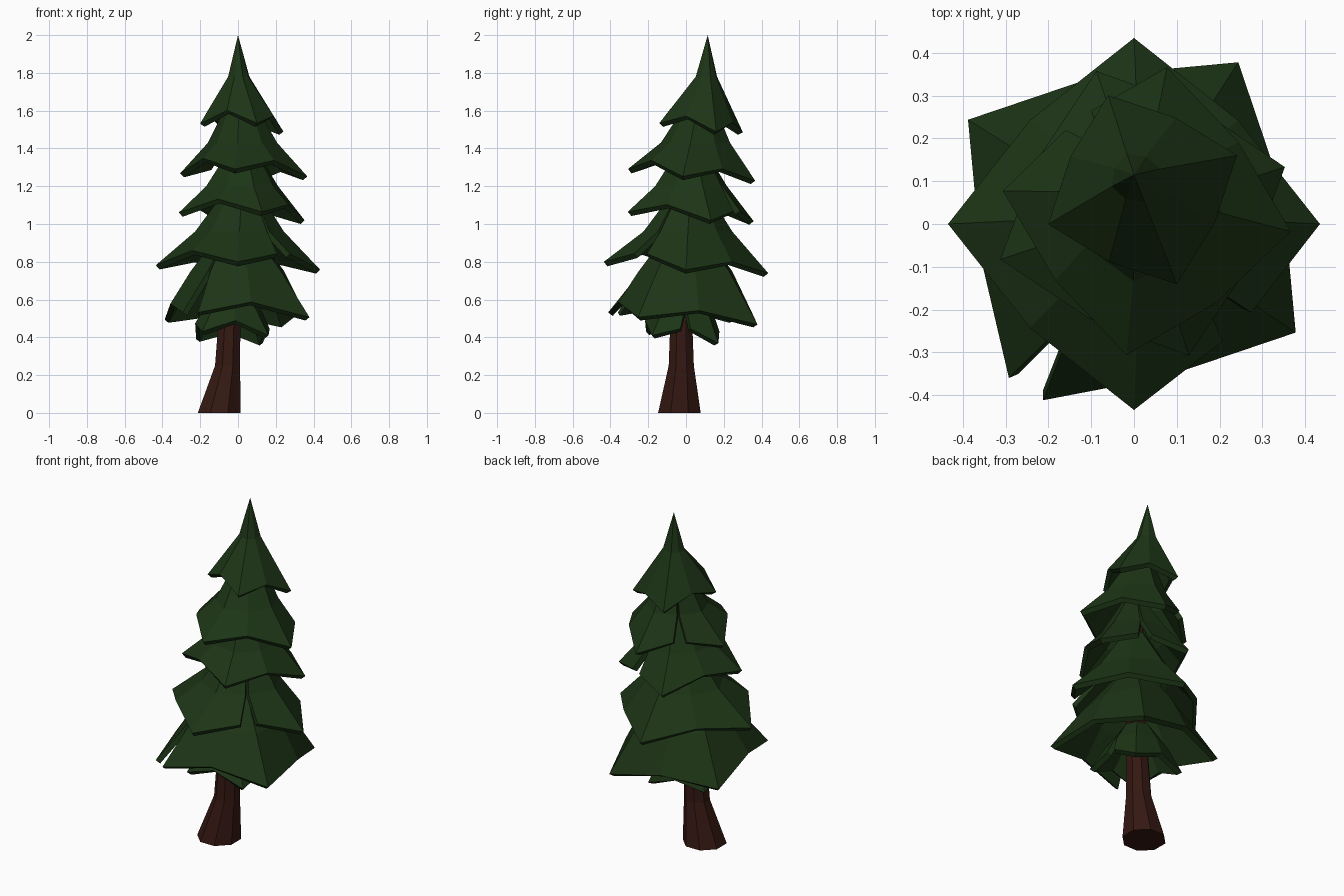
import bpy, bmesh
from math import sin, cos, radians, pi

if "Cube" in bpy.data.objects:
    bpy.data.objects.remove(bpy.data.objects["Cube"])


def material(name, rgb):
    m = bpy.data.materials.new(name)
    m.diffuse_color = (*rgb, 1)
    m.use_nodes = True
    m.node_tree.nodes["Principled BSDF"].inputs["Base Color"].default_value = m.diffuse_color
    return m


GREEN = material("needles", (0.012, 0.035, 0.008))
BROWN = material("bark", (0.035, 0.009, 0.006))


def finish(name, bm, mat):
    bmesh.ops.recalc_face_normals(bm, faces=bm.faces)
    me = bpy.data.meshes.new(name)
    bm.to_mesh(me)
    bm.free()
    me.materials.append(mat)
    ob = bpy.data.objects.new(name, me)
    bpy.context.collection.objects.link(ob)
    return ob


def tier(name, centre, top, tip_r, tip_z, rot, ring, slit, rise=0.07, gap=8):
    """Four-cornered drooping skirt, split open along the spoke number `slit`.
    centre: x, y of the rim; top: x, y, z, radius; ring: radius, z, centre blend."""
    bm = bmesh.new()
    cols = []
    for j in range(9):
        k = slit + j
        tip = k % 2 == 0
        base = radians(rot + 45 * k)
        split = radians(gap) * ((j == 0) - (j == 8))
        b = ring[2]
        rc = [centre[i] * (1 - b) + top[i] * b for i in (0, 1)]
        rr = ring[0] * (1 if tip else 0.92)
        er = tip_r * (1 if tip else 0.79)
        ez = tip_z + (0 if tip else rise) - 0.03 * sin(base) - 0.012 * cos(base)
        spots = [(top[0], top[1], top[3], top[2], 0),
                 (rc[0], rc[1], rr, ring[1], split * 0.3),
                 (centre[0], centre[1], er, ez, split)]
        cols.append([bm.verts.new((x + r * cos(base + d), y + r * sin(base + d), z))
                     for x, y, r, z, d in spots])
    for a, c in zip(cols, cols[1:]):
        for i in (0, 1):
            bm.faces.new((a[i], a[i + 1], c[i + 1], c[i]))
    bmesh.ops.remove_doubles(bm, verts=bm.verts, dist=0.0005)
    bmesh.ops.recalc_face_normals(bm, faces=bm.faces)
    # keep the outside facing out before adding thickness
    bm.normal_update()
    if sum(f.normal.z * f.calc_area() for f in bm.faces) < 0:
        bmesh.ops.reverse_faces(bm, faces=bm.faces)
    me = bpy.data.meshes.new(name)
    bm.to_mesh(me)
    bm.free()
    me.materials.append(GREEN)
    ob = bpy.data.objects.new(name, me)
    bpy.context.collection.objects.link(ob)
    s = ob.modifiers.new("thickness", "SOLIDIFY")
    s.thickness = 0.03
    s.offset = -1


# branch tiers, from the tip down
tier("top_tier", (0.02, 0.08), (0.0, 0.115, 2.0, 0.0), 0.235, 1.51, 20, (0.06, 1.78, 0.8), 3, 0.06, 0)
tier("second_tier", (0.03, 0.03), (0.015, 0.08, 1.68, 0.05), 0.34, 1.26, -8, (0.185, 1.43, 0.4), 3, 0.06)
tier("third_tier", (0.02, 0.025), (0.025, 0.03, 1.40, 0.07), 0.35, 1.04, 18, (0.20, 1.20, 0.4), 1, 0.06)
tier("fourth_tier", (0.0, 0.0), (0.02, 0.025, 1.20, 0.07), 0.435, 0.77, 0, (0.235, 0.96, 0.4), 7, 0.06)
tier("fifth_tier", (-0.005, -0.005), (0.0, 0.0, 0.98, 0.08), 0.457, 0.50, -33, (0.275, 0.75, 0.4), 6, 0.06, 6)
tier("lowest_tier", (-0.03, -0.02), (-0.03, -0.01, 0.66, 0.08), 0.25, 0.40, 50, (0.17, 0.54, 0.4), 7, 0.06)

# leaning trunk with a flared foot
bm = bmesh.new()
rings = []
for x, y, z, r in ((-0.1, -0.035, 0, 0.122), (-0.055, -0.025, 0.25, 0.072),
                   (-0.045, -0.025, 0.5, 0.062), (0.0, 0.0, 0.95, 0.05),
                   (0.015, 0.07, 1.6, 0.025)):
    rings.append([bm.verts.new((x + r * cos(pi * (i + 0.5) / 4), y + r * sin(pi * (i + 0.5) / 4), z))
                  for i in range(8)])
for a, b in zip(rings, rings[1:]):
    for i in range(8):
        j = (i + 1) % 8
        bm.faces.new((a[i], a[j], b[j], b[i]))
bm.faces.new(rings[0][::-1])
bm.faces.new(rings[-1])
finish("trunk", bm, BROWN)
